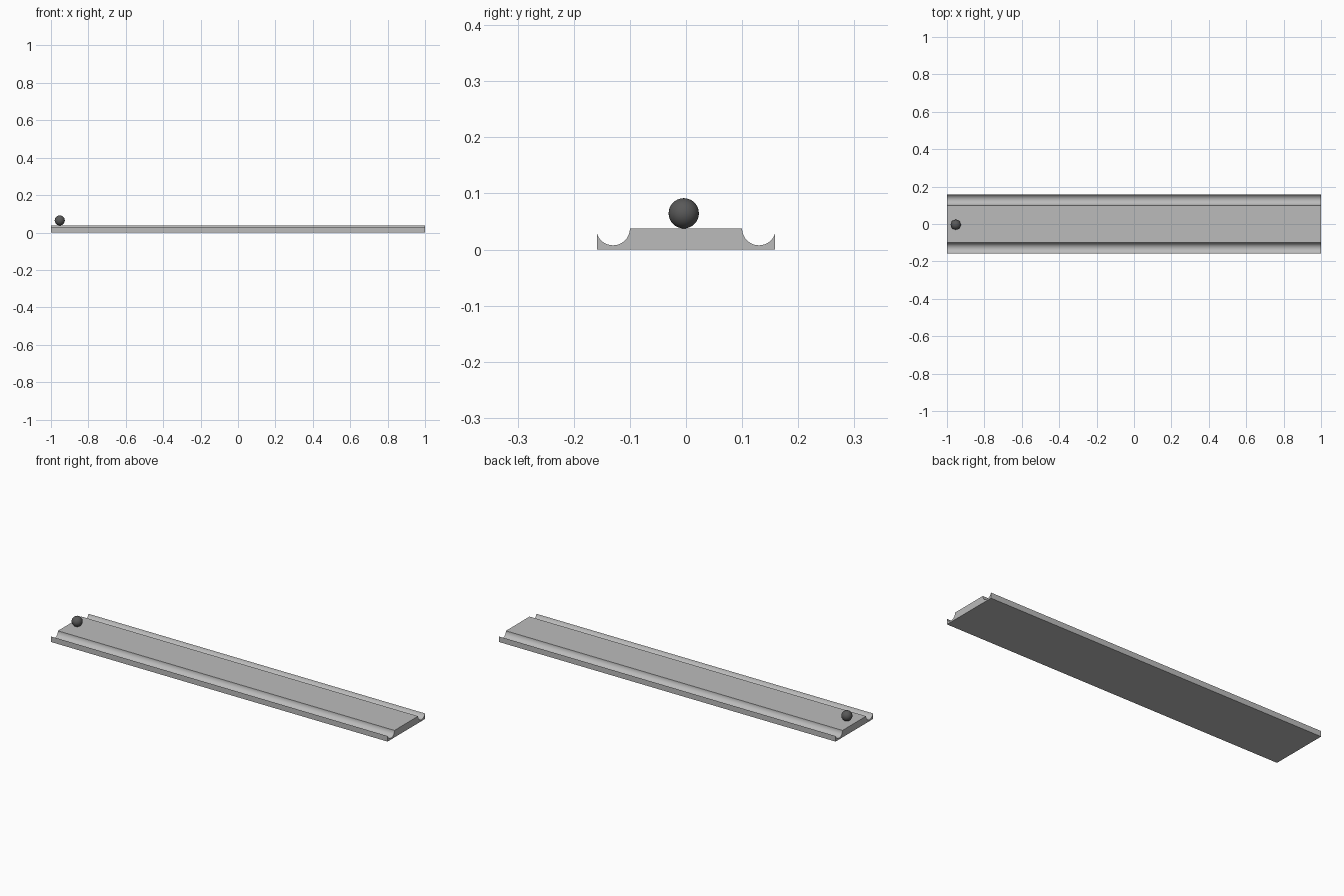
import bpy, bmesh, math

old = bpy.data.objects.get("Cube")
if old:
    bpy.data.objects.remove(old, do_unlink=True)


def material(name, grey):
    mat = bpy.data.materials.new(name)
    mat.use_nodes = True
    colour = (grey, grey, grey, 1)
    mat.diffuse_color = colour
    mat.node_tree.nodes["Principled BSDF"].inputs["Base Color"].default_value = colour
    return mat


def smooth(obj):
    bpy.ops.object.select_all(action="DESELECT")
    obj.select_set(True)
    bpy.context.view_layer.objects.active = obj
    bpy.ops.object.shade_smooth_by_angle(angle=math.radians(30))


light_grey = material("light grey", 0.5)
dark_grey = material("dark grey", 0.1)

# Lane: half profile with a round gutter, mirrored and extruded lengthwise
LANE_TOP, GUTTER_Y, RADIUS, OUTER_Y, STEPS = 0.0375, 0.13, 0.03, 0.159, 24
end = 2 * math.pi - math.acos((OUTER_Y - GUTTER_Y) / RADIUS)
half = []
for i in range(STEPS + 1):
    a = math.pi + (end - math.pi) * i / STEPS
    half.append((GUTTER_Y + RADIUS * math.cos(a), LANE_TOP + RADIUS * math.sin(a)))
half.append((OUTER_Y, 0))
profile = half + [(-y, z) for y, z in reversed(half)]

bm = bmesh.new()
face = bm.faces.new([bm.verts.new((-1, y, z)) for y, z in profile])
ext = bmesh.ops.extrude_face_region(bm, geom=[face])
moved = [g for g in ext["geom"] if isinstance(g, bmesh.types.BMVert)]
bmesh.ops.translate(bm, verts=moved, vec=(2, 0, 0))
bmesh.ops.recalc_face_normals(bm, faces=bm.faces)
mesh = bpy.data.meshes.new("lane_with_gutters")
bm.to_mesh(mesh)
bm.free()
lane = bpy.data.objects.new("lane_with_gutters", mesh)
bpy.context.collection.objects.link(lane)
mesh.materials.append(light_grey)
smooth(lane)

# Ball resting near one end of the lane
BALL_RADIUS = 0.027
bpy.ops.mesh.primitive_uv_sphere_add(
    segments=32, ring_count=16, radius=BALL_RADIUS,
    location=(-0.953, -0.004, LANE_TOP + BALL_RADIUS))
ball = bpy.context.object
ball.name = "ball"
ball.data.materials.append(dark_grey)
smooth(ball)
